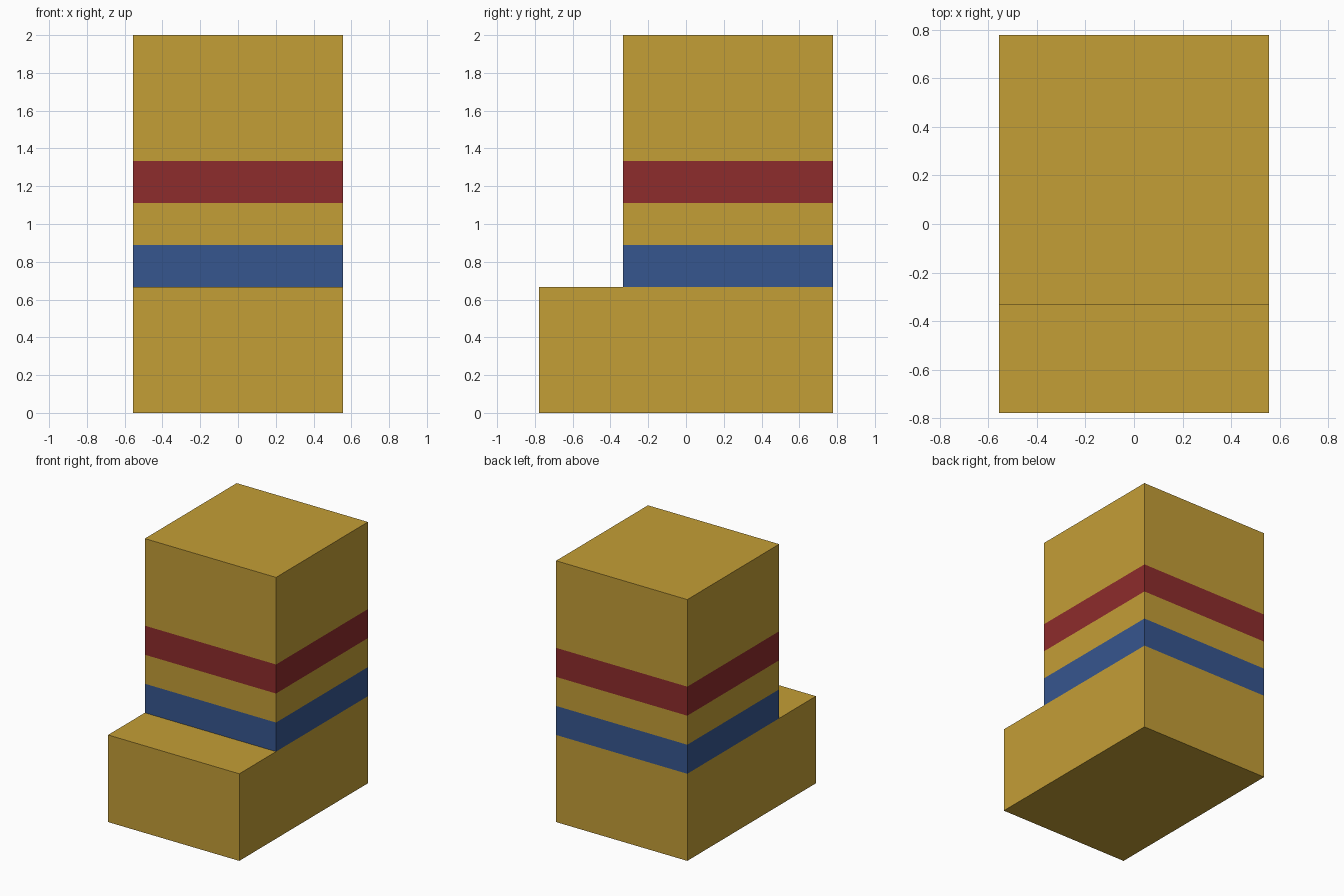
import bpy, bmesh

if "Cube" in bpy.data.objects:
    bpy.data.objects.remove(bpy.data.objects["Cube"])

U = 2 / 9  # grid module of the design


def material(name, rgb):
    m = bpy.data.materials.new(name)
    m.diffuse_color = (*rgb, 1)
    m.use_nodes = True
    m.node_tree.nodes["Principled BSDF"].inputs["Base Color"].default_value = m.diffuse_color
    return m


# Stepped side profile (y, z), extruded across the width
profile = [(-3.5, 0), (3.5, 0), (3.5, 9), (-1.5, 9), (-1.5, 3), (-3.5, 3)]
bm = bmesh.new()
side = bm.faces.new([bm.verts.new((-2.5 * U, y * U, z * U)) for y, z in profile])
ext = bmesh.ops.extrude_face_region(bm, geom=[side])
verts = [g for g in ext["geom"] if isinstance(g, bmesh.types.BMVert)]
bmesh.ops.translate(bm, verts=verts, vec=(5 * U, 0, 0))

# Cut the walls at the stripe borders
for z in (3, 4, 5, 6):
    bmesh.ops.bisect_plane(bm, geom=bm.verts[:] + bm.edges[:] + bm.faces[:],
                           plane_co=(0, 0, z * U), plane_no=(0, 0, 1), dist=1e-5)
bmesh.ops.recalc_face_normals(bm, faces=bm.faces[:])

# Colour the stripes by height
for f in bm.faces:
    z = f.calc_center_median().z / U
    if abs(f.normal.z) < 0.5:
        f.material_index = 1 if 3 < z < 4 else 2 if 5 < z < 6 else 0

mesh = bpy.data.meshes.new("stepped_tower")
bm.to_mesh(mesh)
bm.free()
for name, rgb in (("mustard yellow", (0.552, 0.342, 0.037)),
                  ("blue", (0.037, 0.093, 0.275)),
                  ("dark red", (0.270, 0.025, 0.025))):
    mesh.materials.append(material(name, rgb))
bpy.context.collection.objects.link(bpy.data.objects.new("stepped_tower", mesh))
